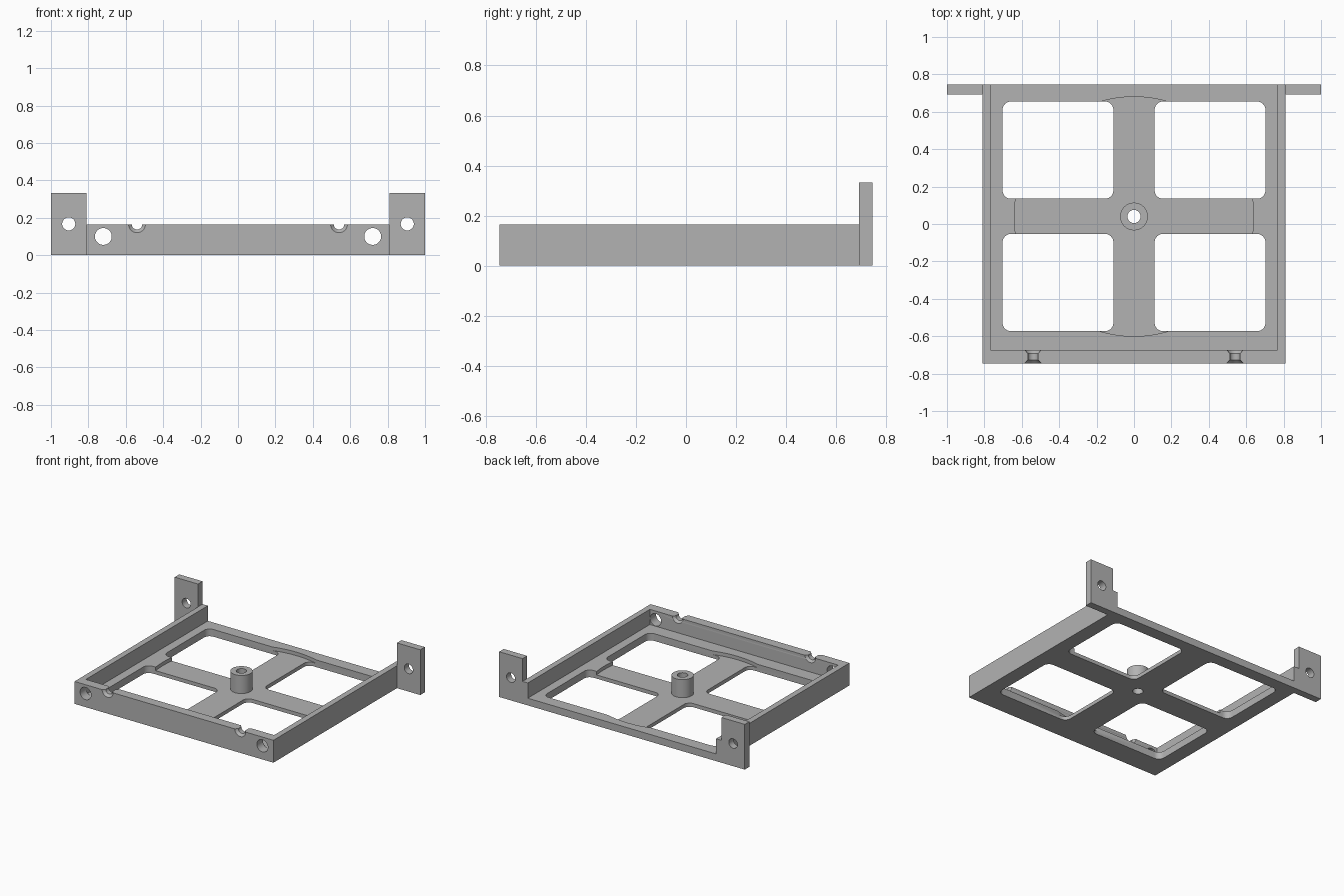
import bpy, bmesh, math
from mathutils import Matrix, Vector

cube = bpy.data.objects.get("Cube")
if cube:
    bpy.data.objects.remove(cube, do_unlink=True)

grey = bpy.data.materials.new("light_grey")
grey.use_nodes = True
grey.diffuse_color = (0.45, 0.45, 0.45, 1)
grey.node_tree.nodes["Principled BSDF"].inputs["Base Color"].default_value = (0.45, 0.45, 0.45, 1)

W, D, WALL_Z = 0.81, 0.745, 0.165      # half width, half depth, wall height
RIM_Z, BAR_Z = 0.053, 0.027            # floor levels
CENTRE_Y = 0.04


def add_object(name, bm):
    bmesh.ops.recalc_face_normals(bm, faces=bm.faces)
    mesh = bpy.data.meshes.new(name)
    bm.to_mesh(mesh)
    bm.free()
    mesh.materials.append(grey)
    obj = bpy.data.objects.new(name, mesh)
    bpy.context.collection.objects.link(obj)
    return obj


def box(name, low, high, round_z=0):
    bm = bmesh.new()
    bmesh.ops.create_cube(bm, size=1)
    low, high = Vector(low), Vector(high)
    for v in bm.verts:
        v.co = (low + high) / 2 + v.co * (high - low)
    if round_z:
        uprights = [e for e in bm.edges if abs((e.verts[0].co - e.verts[1].co).z) > 0.01]
        bmesh.ops.bevel(bm, geom=uprights, offset=round_z, segments=6, profile=0.5, affect='EDGES')
    return add_object(name, bm)


def turned(name, profile, origin, along_y=False, sides=64):
    """Solid of revolution from (radius, distance along axis) points."""
    bm = bmesh.new()
    rings = [[bm.verts.new((r * math.cos(2 * math.pi * i / sides),
                            r * math.sin(2 * math.pi * i / sides), h))
              for i in range(sides)] for r, h in profile]
    for a, b in zip(rings, rings[1:]):
        for i in range(sides):
            j = (i + 1) % sides
            bm.faces.new((a[i], a[j], b[j], b[i]))
    bm.faces.new(rings[0])
    bm.faces.new(rings[-1])
    if along_y:
        bm.transform(Matrix.Rotation(-math.pi / 2, 4, 'X'))
    bm.transform(Matrix.Translation(origin))
    return add_object(name, bm)


def cut(target, cutters):
    bpy.context.view_layer.objects.active = target
    for cutter in cutters:
        mod = target.modifiers.new("cut", 'BOOLEAN')
        mod.operation, mod.solver, mod.object = 'DIFFERENCE', 'EXACT', cutter
        bpy.ops.object.modifier_apply(modifier=mod.name)
        bpy.data.objects.remove(cutter, do_unlink=True)


def smooth(obj):
    bpy.ops.object.select_all(action='DESELECT')
    obj.select_set(True)
    bpy.context.view_layer.objects.active = obj
    bpy.ops.object.shade_smooth_by_angle(angle=math.radians(30))


# Tray: open at the back, with a shallow round recess across the bars
tray = box("tray", (-W, -D, 0), (W, D, WALL_Z))
cutters = [
    box("cavity", (-0.767, -0.675, RIM_Z), (0.767, 1, 1)),
    turned("recess", [(0.64, BAR_Z), (0.64, 0.1)], (0, CENTRE_Y, 0), sides=128),
    turned("centre_hole", [(0.035, -0.1), (0.035, 0.3)], (0, CENTRE_Y, 0)),
]
for s in (-1, 1):
    x0, x1 = sorted((s * 0.11, s * 0.703))
    # Four rounded floor windows
    for y0, y1 in ((-0.573, -0.053), (0.135, 0.655)):
        cutters.append(box("window", (x0, y0, -0.1), (x1, y1, 0.2), round_z=0.045))
    # Round hole and flared notch in the front wall
    cutters.append(turned("front_hole", [(0.045, -0.1), (0.045, 0.15)],
                          (s * 0.72, -D, 0.1), along_y=True))
    cutters.append(turned("notch", [(0.065, -0.02), (0.045, 0), (0.028, 0.018),
                                    (0.028, 0.053), (0.043, 0.07), (0.053, 0.08)],
                          (s * 0.54, -D, WALL_Z), along_y=True))
cut(tray, cutters)
smooth(tray)

# Central boss
boss = turned("centre_boss", [(0.074, BAR_Z), (0.074, 0.16)], (0, CENTRE_Y, 0))
cut(boss, [turned("boss_hole", [(0.035, -0.1), (0.035, 0.3)], (0, CENTRE_Y, 0))])
smooth(boss)

# Mounting tabs at the back corners
for side, s in (("left", 1), ("right", -1)):
    x0, x1 = sorted((s * W, s * 1.0))
    tab = box(side + "_mounting_tab", (x0, 0.692, 0), (x1, D, 0.333))
    cut(tab, [turned("tab_hole", [(0.035, -0.1), (0.035, 0.2)],
                     (s * 0.905, 0.692, 0.167), along_y=True)])
    smooth(tab)
